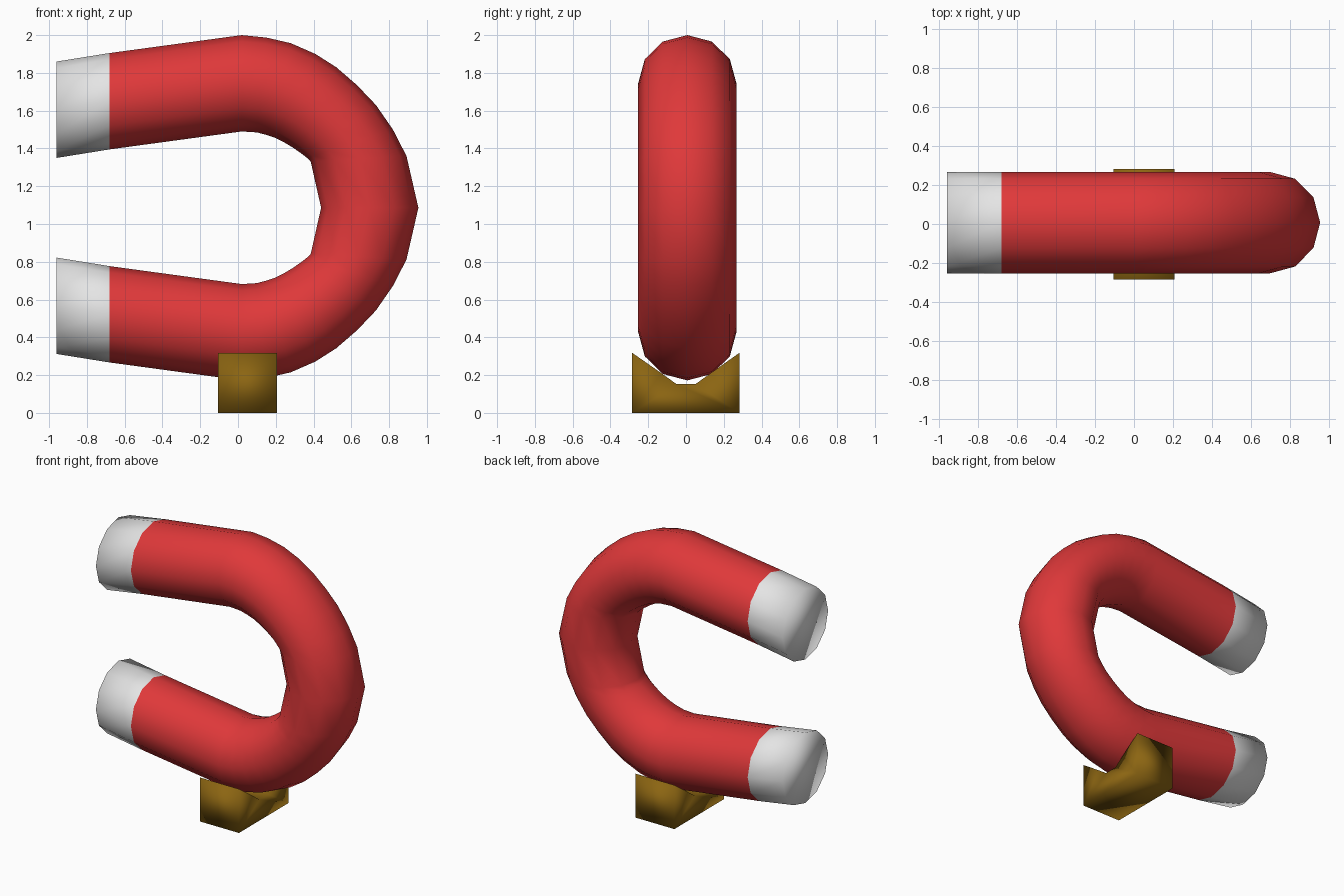
import bpy, bmesh, math

if "Cube" in bpy.data.objects:
    bpy.data.objects.remove(bpy.data.objects["Cube"])


def material(name, rgb):
    m = bpy.data.materials.new(name)
    m.diffuse_color = (*rgb, 1)
    m.use_nodes = True
    m.node_tree.nodes["Principled BSDF"].inputs["Base Color"].default_value = m.diffuse_color
    return m


def add_object(name, bm, mats):
    bmesh.ops.recalc_face_normals(bm, faces=bm.faces)
    for f in bm.faces:
        f.smooth = True
    me = bpy.data.meshes.new(name)
    bm.to_mesh(me)
    bm.free()
    for m in mats:
        me.materials.append(m)
    ob = bpy.data.objects.new(name, me)
    bpy.context.collection.objects.link(ob)
    return ob


red = material("red paint", (0.74, 0.04, 0.042))
steel = material("light grey", (0.78, 0.78, 0.78))
brown = material("brown wood", (0.26, 0.13, 0.006))

# Horseshoe: upper half as (outer x, outer z, inner x, inner z), mirrored in z
MID_Z, Y0, RY, SIDES = 1.086, 0.007, 0.26, 12
half = [
    (-0.96, 1.86, -0.96, 1.35), (-0.68, 1.905, -0.68, 1.395),
    (0.02, 2.0, 0.02, 1.49), (0.15, 1.987, 0.10, 1.485),
    (0.28, 1.957, 0.15, 1.472), (0.41, 1.90, 0.20, 1.455),
    (0.52, 1.83, 0.245, 1.432), (0.63, 1.735, 0.29, 1.405),
    (0.73, 1.63, 0.34, 1.37), (0.82, 1.50, 0.365, 1.35),
    (0.892, 1.36, 0.385, 1.33), (0.955, MID_Z, 0.44, MID_Z),
]
stations = half + [(a, 2 * MID_Z - b, c, 2 * MID_Z - d)
                   for a, b, c, d in reversed(half[:-1])]
bm = bmesh.new()
rings = []
for ox, oz, ix, iz in stations:
    ring = []
    for k in range(SIDES):
        a = 2 * math.pi * k / SIDES
        c, s = math.cos(a), math.sin(a)
        ring.append(bm.verts.new(((ox + ix) / 2 + c * (ox - ix) / 2,
                                  Y0 + s * RY,
                                  (oz + iz) / 2 + c * (oz - iz) / 2)))
    rings.append(ring)
for r, q in zip(rings, rings[1:]):
    for k in range(SIDES):
        j = (k + 1) % SIDES
        bm.faces.new((r[k], r[j], q[j], q[k]))
bm.faces.new(rings[0])
bm.faces.new(rings[-1])
# Grey pole tips
for f in bm.faces:
    f.material_index = 1 if f.calc_center_median().x < -0.69 else 0
add_object("horseshoe_magnet", bm, [red, steel])

# Cradle stand: notched profile extruded along x
profile = [(-0.285, 0), (-0.285, 0.318), (-0.13, 0.21), (-0.05, 0.152),
           (0.05, 0.152), (0.13, 0.21), (0.283, 0.318), (0.283, 0)]
bm = bmesh.new()
face = bm.faces.new([bm.verts.new((-0.105, y, z)) for y, z in profile])
ext = bmesh.ops.extrude_face_region(bm, geom=[face])
bmesh.ops.translate(bm, vec=(0.312, 0, 0),
                    verts=[v for v in ext["geom"] if isinstance(v, bmesh.types.BMVert)])
add_object("cradle_stand", bm, [brown])
